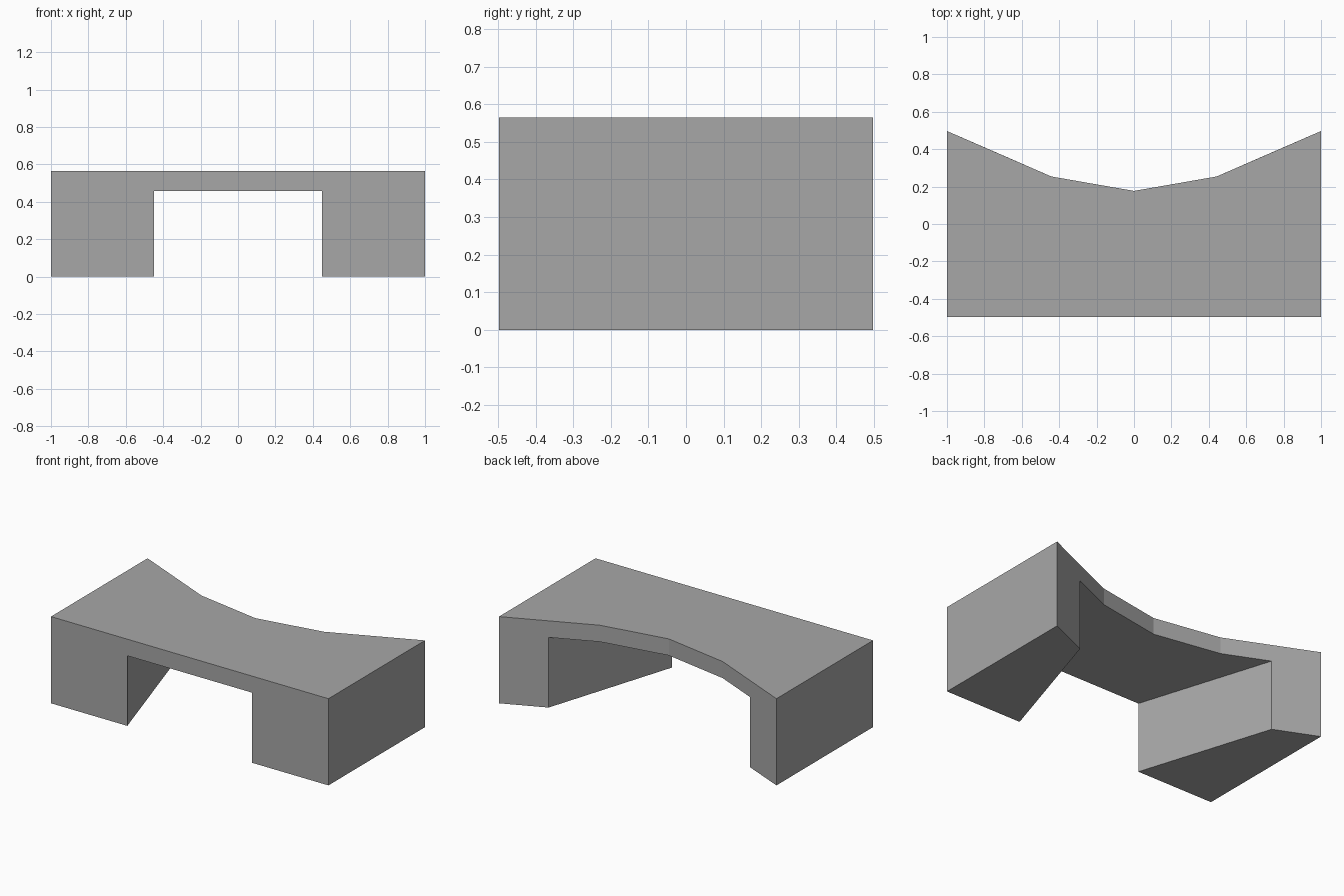
import bpy
import bmesh

cube = bpy.data.objects.get("Cube")
if cube:
    bpy.data.objects.remove(cube)

TOP, UNDERSIDE = 0.565, 0.457
FRONT, BACK = -0.497, 0.497

grey = bpy.data.materials.new("plain grey")
grey.use_nodes = True
colour = (0.39, 0.39, 0.39, 1)
grey.diffuse_color = colour
grey.node_tree.nodes["Principled BSDF"].inputs["Base Color"].default_value = colour

bm = bmesh.new()


def extrude(faces, height, keep=False):
    """Push faces along z, optionally leaving the originals as a cap."""
    result = bmesh.ops.extrude_face_region(bm, geom=faces, use_keep_orig=keep)
    moved = [g for g in result["geom"] if isinstance(g, bmesh.types.BMVert)]
    bmesh.ops.translate(bm, verts=moved, vec=(0, 0, height))


# Plan outline: tapered leg footprints either side of the span
def side_points(s):
    plan = [(1, FRONT), (1, BACK), (0.726, 0.378), (0.45, FRONT), (0.442, 0.254)]
    return [bm.verts.new((s * x, y, UNDERSIDE)) for x, y in plan]


left, right = side_points(1), side_points(-1)
middle = bm.verts.new((0, 0.177, UNDERSIDE))
legs = [bm.faces.new(left[:4]), bm.faces.new(right[:4][::-1])]
span = bm.faces.new([left[3], left[2], left[4], middle,
                     right[4], right[2], right[3]])

# Slab upwards, then legs down to the ground
extrude(legs + [span], TOP - UNDERSIDE, keep=True)
extrude(legs, -UNDERSIDE)
for face in legs:
    if face.is_valid:
        bm.faces.remove(face)

# Merge flat areas into clean faces
bmesh.ops.recalc_face_normals(bm, faces=bm.faces)
bmesh.ops.dissolve_limit(bm, angle_limit=0.01, verts=bm.verts, edges=bm.edges)
bmesh.ops.recalc_face_normals(bm, faces=bm.faces)

mesh = bpy.data.meshes.new("curved_bench")
bm.to_mesh(mesh)
bm.free()
mesh.materials.append(grey)
bpy.context.collection.objects.link(bpy.data.objects.new("curved_bench", mesh))
